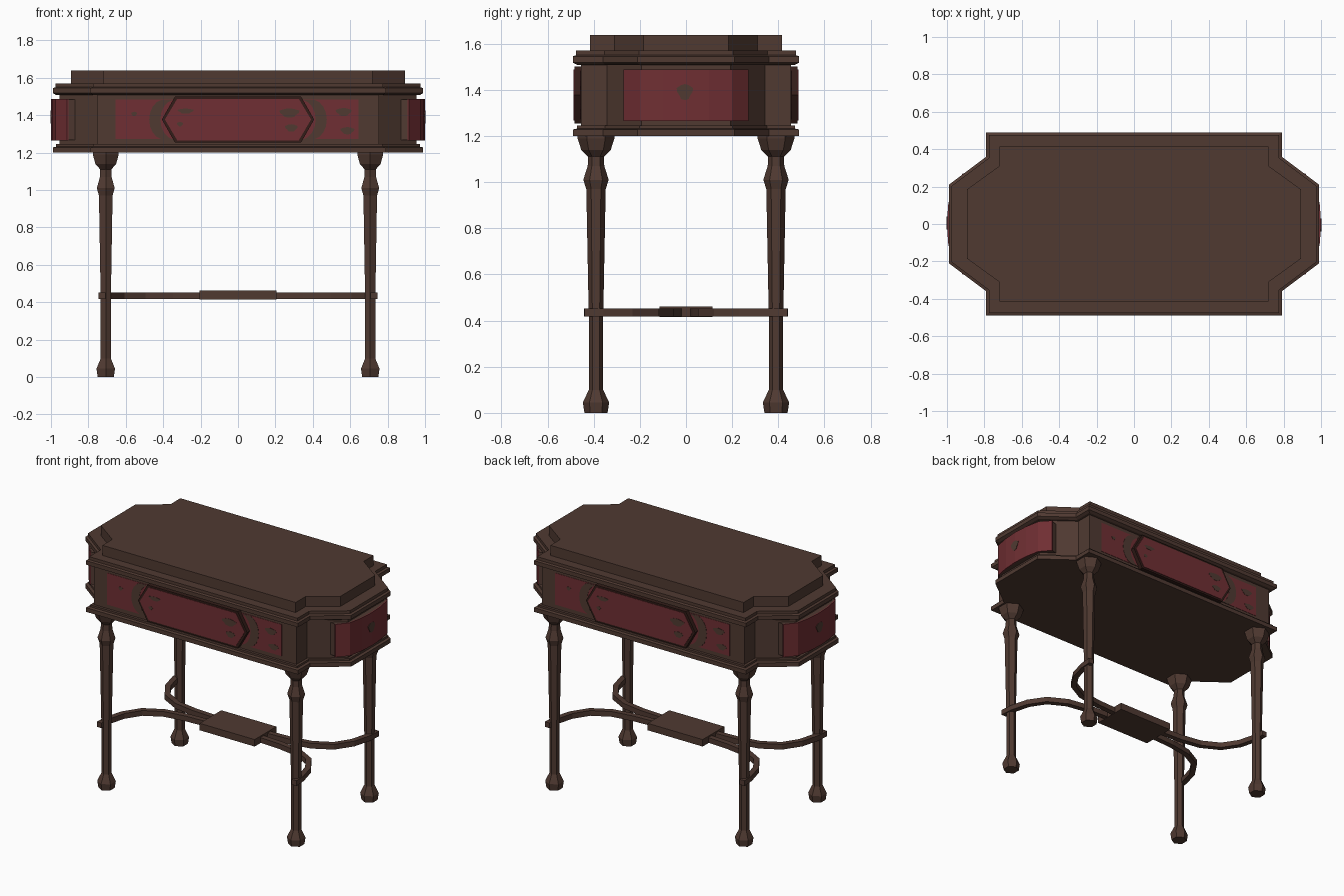
import bpy, bmesh, math
from mathutils import Vector

if "Cube" in bpy.data.objects:
    bpy.data.objects.remove(bpy.data.objects["Cube"])


def material(name, rgb):
    m = bpy.data.materials.new(name)
    m.diffuse_color = (*rgb, 1)
    m.use_nodes = True
    m.node_tree.nodes["Principled BSDF"].inputs["Base Color"].default_value = m.diffuse_color
    return m


BROWN = material("brown_wood", (0.080, 0.042, 0.031))
RED = material("red_panel", (0.162, 0.028, 0.033))
DARK = material("dark_trim", (0.032, 0.012, 0.009))


def finish(name, bm, mat):
    bmesh.ops.recalc_face_normals(bm, faces=bm.faces)
    me = bpy.data.meshes.new(name)
    bm.to_mesh(me)
    bm.free()
    me.materials.append(mat)
    ob = bpy.data.objects.new(name, me)
    bpy.context.collection.objects.link(ob)
    return ob


def loft(name, rings, mat):
    """Skin a stack of closed rings and cap both ends."""
    bm = bmesh.new()
    rows = [[bm.verts.new(p) for p in r] for r in rings]
    n = len(rows[0])
    for a, b in zip(rows, rows[1:]):
        for i in range(n):
            j = (i + 1) % n
            bm.faces.new((a[i], a[j], b[j], b[i]))
    bm.faces.new(rows[0])
    bm.faces.new(rows[-1])
    return finish(name, bm, mat)


def prism(name, pts, vec, mat):
    """Extrude a flat polygon along a vector."""
    v = Vector(vec)
    return loft(name, [[Vector(p) for p in pts], [Vector(p) + v for p in pts]], mat)


def outline(corner, z):
    """Eight-sided notched plan from one quarter of its points."""
    q = list(corner)
    plan = q + [(x, -y) for x, y in q[::-1]]
    plan += [(-x, -y) for x, y in q] + [(-x, y) for x, y in q[::-1]]
    return [(x, y, z) for x, y in plan]


def inset(d, z):
    return outline([(.79 - d, .49 - d), (.79 - d, .36 - d / 2), (.99 - d, .21 - d / 2)], z)


# Case, mouldings and tabletop
loft("lower_moulding", [inset(d, z) for d, z in
     [(0, 1.2), (0, 1.228), (.018, 1.232), (.018, 1.245)]], BROWN)
loft("case_body", [inset(.035, 1.24), inset(.035, 1.515)], BROWN)
loft("upper_moulding", [inset(d, z) for d, z in
     [(.018, 1.508), (0, 1.518), (0, 1.545), (.014, 1.55), (.014, 1.57)]], BROWN)
top = [(.72, .415), (.72, .31), (.893, .185)]
loft("tabletop", [outline(top, 1.565), outline(top, 1.638)], BROWN)


# Front and back decoration, the back being the front turned half round
def hexagon(w, h, k):
    return [(-w, 0), (-w + k, h), (w - k, h), (w, 0), (w - k, -h), (-w + k, -h)]


def blob(cx, cz, rx, rz, wob=.25):
    return [(cx + rx * math.cos(a) * (1 + wob * math.sin(3 * a)), cz + rz * math.sin(a))
            for a in [i * math.tau / 12 for i in range(12)]]


def crescent(s, cx, cz, rx, rz, thick):
    t = [math.radians(-80 + 20 * i) for i in range(9)]
    outer = [(s * (cx + rx * math.cos(a)), cz + rz * math.sin(a)) for a in t]
    inner = [(s * (cx - thick + rx * math.cos(a)), cz + rz * math.sin(a)) for a in t]
    return outer + inner[::-1]


MID = 1.377
for side, s in (("front", 1), ("back", -1)):
    def plate(name, pts, y0, y1, mat, dz=MID):
        prism(f"{side}_{name}", [(s * x, s * y0, z + dz) for x, z in pts], (0, s * (y1 - y0), 0), mat)

    plate("red_field", [(-.655, -.105), (.645, -.105), (.645, .108), (-.655, .108)], -.452, -.457, RED)
    for nm, k in (("left", -1), ("right", 1)):
        plate(nm + "_scroll", crescent(k, .395, 0, .08, .107, .06), -.455, -.4585, BROWN)
    plate("hex_frame", hexagon(.407, .123, .07), -.45, -.484, DARK)
    plate("hex_panel", hexagon(.391, .111, .066), -.48, -.487, RED)
    # Painted leaf marks
    for i, b in enumerate([(-.28, .045, .04, .014), (.275, .035, .05, .025), (.285, -.045, .032, .02),
                           (-.31, -.025, .015, .012)]):
        plate(f"hex_leaf_{i}", blob(*b), -.484, -.4885, BROWN)
    for i, b in enumerate([(.565, .04, .04, .022), (.585, -.06, .035, .02), (-.555, .03, .015, .012)]):
        plate(f"field_leaf_{i}", blob(*b), -.455, -.4585, BROWN)

# Bowed red end panels on brown backings
half = [(.915, .27), (.975, .2), (.994, .1)]
bow = half + [(1, 0)] + [(x, -y) for x, y in half[::-1]]
for side, s in (("right", 1), ("left", -1)):
    face = bow + [(x - .008, y) for x, y in bow[::-1]]
    back = [(x - .006, y * .98) for x, y in bow] + [(.8, -.24), (.8, .24)]
    prism(side + "_end_panel", [(s * x, s * y, 1.265) for x, y in face], (0, 0, .222), RED)
    prism(side + "_end_backing", [(s * x, s * y, 1.268) for x, y in back], (0, 0, .216), BROWN)
    prism(side + "_end_leaf", [(s * .994, s * y, z) for y, z in blob(-.005, 1.39, .033, .035)],
          (s * .0075, 0, 0), BROWN)

# Six-sided turned legs and S-curved stretcher arms
LEG = [(.05, 0), (.057, .045), (.05, .06), (.031, .1), (.031, .4), (.042, .97), (.055, 1.01),
       (.036, 1.07), (.034, 1.11), (.064, 1.14), (.08, 1.19), (.08, 1.205)]
PATH = [(.727, .44), (.722, .36), (.69, .24), (.62, .135), (.5, .07), (.35, .045), (.15, .035)]


def ribbon(path, w):
    """Flat strip outline of width 2w around a path."""
    p = [Vector(q) for q in path]
    left, right = [], []
    for i, c in enumerate(p):
        t = (p[min(i + 1, len(p) - 1)] - p[max(i - 1, 0)]).normalized()
        n = Vector((-t.y, t.x)) * w
        left.append(c + n)
        right.append(c - n)
    return left + right[::-1]


for fb, sy in (("front", -1), ("back", 1)):
    for lr, sx in (("left", -1), ("right", 1)):
        rings = [[(sx * .707 + r * math.sin(a), sy * .39 + r * math.cos(a), z)
                  for a in [i * math.tau / 6 for i in range(6)]] for r, z in LEG]
        loft(f"{fb}_{lr}_leg", rings, BROWN)
        prism(f"{fb}_{lr}_stretcher", [(sx * q.x, sy * q.y, .418) for q in ribbon(PATH, .018)],
              (0, 0, .035), BROWN)

# Central stretcher block
prism("stretcher_block", [(-.205, -.115, .415), (.205, -.115, .415), (.205, .115, .415), (-.205, .115, .415)],
      (0, 0, .047), BROWN)
